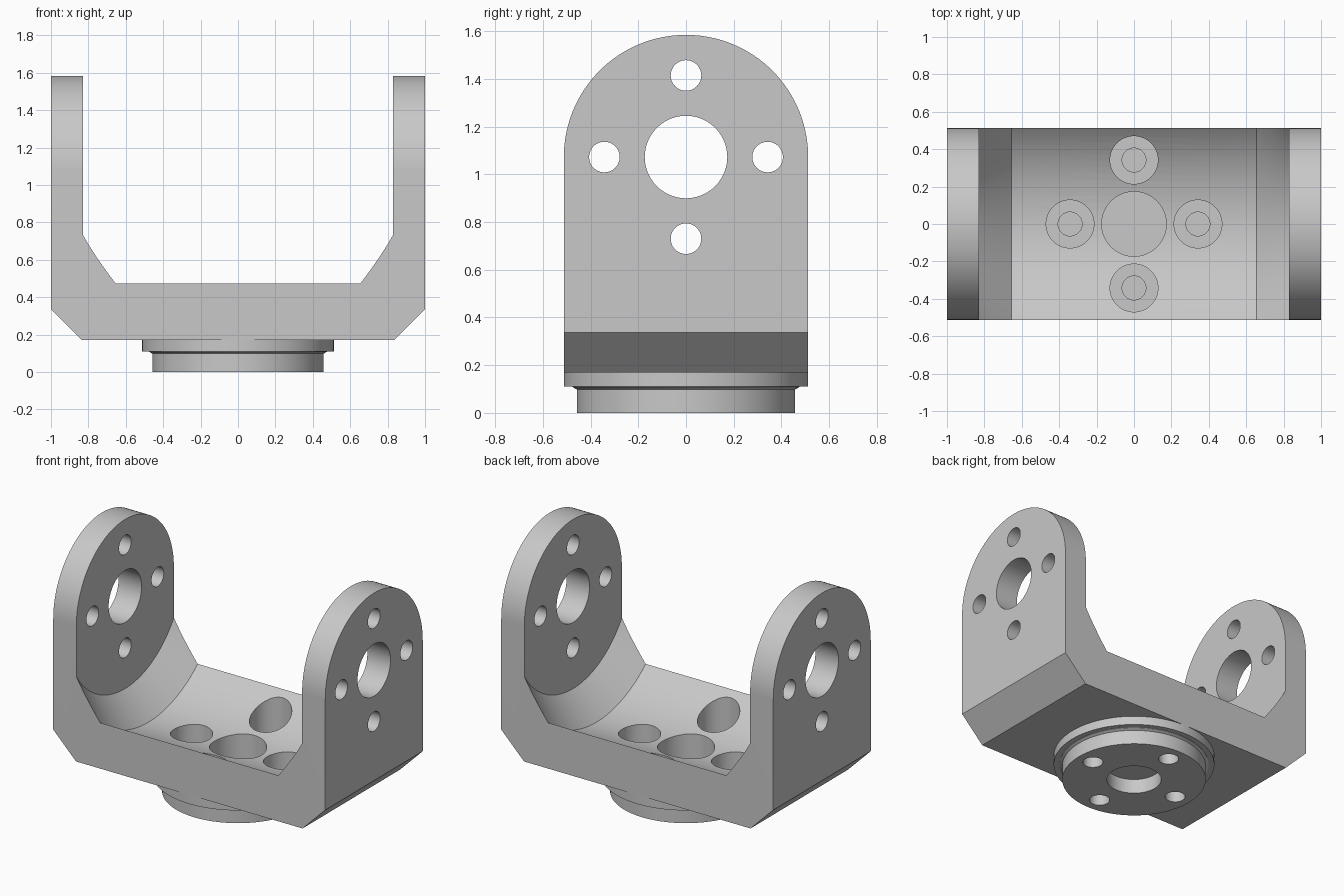
import bpy, bmesh, math
from mathutils import Matrix, Vector

cube = bpy.data.objects.get("Cube")
if cube:
    bpy.data.objects.remove(cube, do_unlink=True)

HALF_DEPTH = 0.512      # half width of the bracket in y
AXIS_Z = 1.072          # height of the pivot axis
BASE_Z = 0.17           # underside of the bracket
BOLT_CIRCLE = 0.342
BOLT_R, BORE_R, SINK_R = 0.064, 0.173, 0.128

grey = bpy.data.materials.new("light grey metal")
grey.use_nodes = True
colour = (0.58, 0.58, 0.58, 1)
grey.diffuse_color = colour
grey.node_tree.nodes["Principled BSDF"].inputs["Base Color"].default_value = colour


def make_object(name, bm):
    bmesh.ops.recalc_face_normals(bm, faces=bm.faces)
    mesh = bpy.data.meshes.new(name)
    bm.to_mesh(mesh)
    bm.free()
    mesh.materials.append(grey)
    obj = bpy.data.objects.new(name, mesh)
    bpy.context.collection.objects.link(obj)
    return obj


def lathe(name, profile, along="Z", centre=(0, 0, 0), segments=64):
    """Closed solid of revolution from (distance along axis, radius) pairs."""
    bm = bmesh.new()
    rings = []
    for h, r in profile:
        angles = [2 * math.pi * i / segments for i in range(segments)]
        rings.append([bm.verts.new((r * math.cos(a), r * math.sin(a), h)) for a in angles])
    for low, high in zip(rings, rings[1:]):
        for i in range(segments):
            j = (i + 1) % segments
            bm.faces.new((low[i], low[j], high[j], high[i]))
    bm.faces.new(rings[0])
    bm.faces.new(rings[-1])
    turn = Matrix.Rotation(math.pi / 2, 4, "Y") if along == "X" else Matrix()
    bm.transform(Matrix.Translation(centre) @ turn)
    return make_object(name, bm)


def cut(targets, cutter):
    cutter.hide_render = True
    for target in targets:
        mod = target.modifiers.new("cut", "BOOLEAN")
        mod.operation = "DIFFERENCE"
        mod.solver = "EXACT"
        mod.object = cutter
        bpy.context.view_layer.objects.active = target
        bpy.ops.object.modifier_apply(modifier=mod.name)
    bpy.data.objects.remove(cutter, do_unlink=True)


def drill(targets, radius, start, end, along="Z", centre=(0, 0, 0)):
    cut(targets, lathe("drill", [(start, radius), (end, radius)], along, centre, 48))


# Bracket: round-topped outline extruded across x
bm = bmesh.new()
outline = [(-HALF_DEPTH, BASE_Z), (HALF_DEPTH, BASE_Z)]
for i in range(65):
    a = math.pi * i / 64
    outline.append((HALF_DEPTH * math.cos(a), AXIS_Z + HALF_DEPTH * math.sin(a)))
face = bm.faces.new([bm.verts.new((-1, y, z)) for y, z in outline])
side = bmesh.ops.extrude_face_region(bm, geom=[face])
bmesh.ops.translate(bm, vec=(2, 0, 0),
                    verts=[v for v in side["geom"] if isinstance(v, bmesh.types.BMVert)])

# Slanted lower corners
for s in (-1, 1):
    res = bmesh.ops.bisect_plane(bm, geom=bm.verts[:] + bm.edges[:] + bm.faces[:],
                                 plane_co=(s, 0, 0.337), plane_no=Vector((s, 0, -1)).normalized(),
                                 clear_outer=True)
    rim = [e for e in res["geom_cut"] if isinstance(e, bmesh.types.BMEdge)]
    bmesh.ops.holes_fill(bm, edges=rim, sides=0)
bracket = make_object("fork_bracket", bm)

# Hollow between the arms: drum with coned ends about the pivot axis
cut([bracket], lathe("hollow", [(-0.83, 0.613), (-0.655, 0.787), (0.655, 0.787), (0.83, 0.613)],
                     "X", (0, 0, AXIS_Z), 128))

# Round mounting flange with stepped boss
flange = lathe("mounting_flange", [(0, 0.457), (0.098, 0.457), (0.108, 0.475), (0.11, 0.475),
                                   (0.11, HALF_DEPTH), (BASE_Z, HALF_DEPTH)], segments=96)

# Holes through both arms
drill([bracket], BORE_R, -1.2, 1.2, "X", (0, 0, AXIS_Z))
for dy, dz in ((1, 0), (-1, 0), (0, 1), (0, -1)):
    drill([bracket], BOLT_R, -1.2, 1.2, "X", (0, dy * BOLT_CIRCLE, AXIS_Z + dz * BOLT_CIRCLE))

# Bores in the floor, with counterbored bolts, and matching blind holes below
both = [bracket, flange]
drill(both, BORE_R, 0.12, 0.6)
drill([flange], BORE_R, -0.1, 0.1)
for dx, dy in ((1, 0), (-1, 0), (0, 1), (0, -1)):
    spot = (dx * BOLT_CIRCLE, dy * BOLT_CIRCLE, 0)
    drill(both, SINK_R, 0.14, 0.6, centre=spot)
    drill([flange], BOLT_R, 0.12, 0.3, centre=spot)
    drill([flange], BOLT_R, -0.1, 0.1, centre=spot)

# Smooth round surfaces, keep machined edges sharp
bpy.ops.object.select_all(action="DESELECT")
for obj in both:
    obj.select_set(True)
bpy.context.view_layer.objects.active = bracket
bpy.ops.object.shade_smooth_by_angle(angle=math.radians(25))
